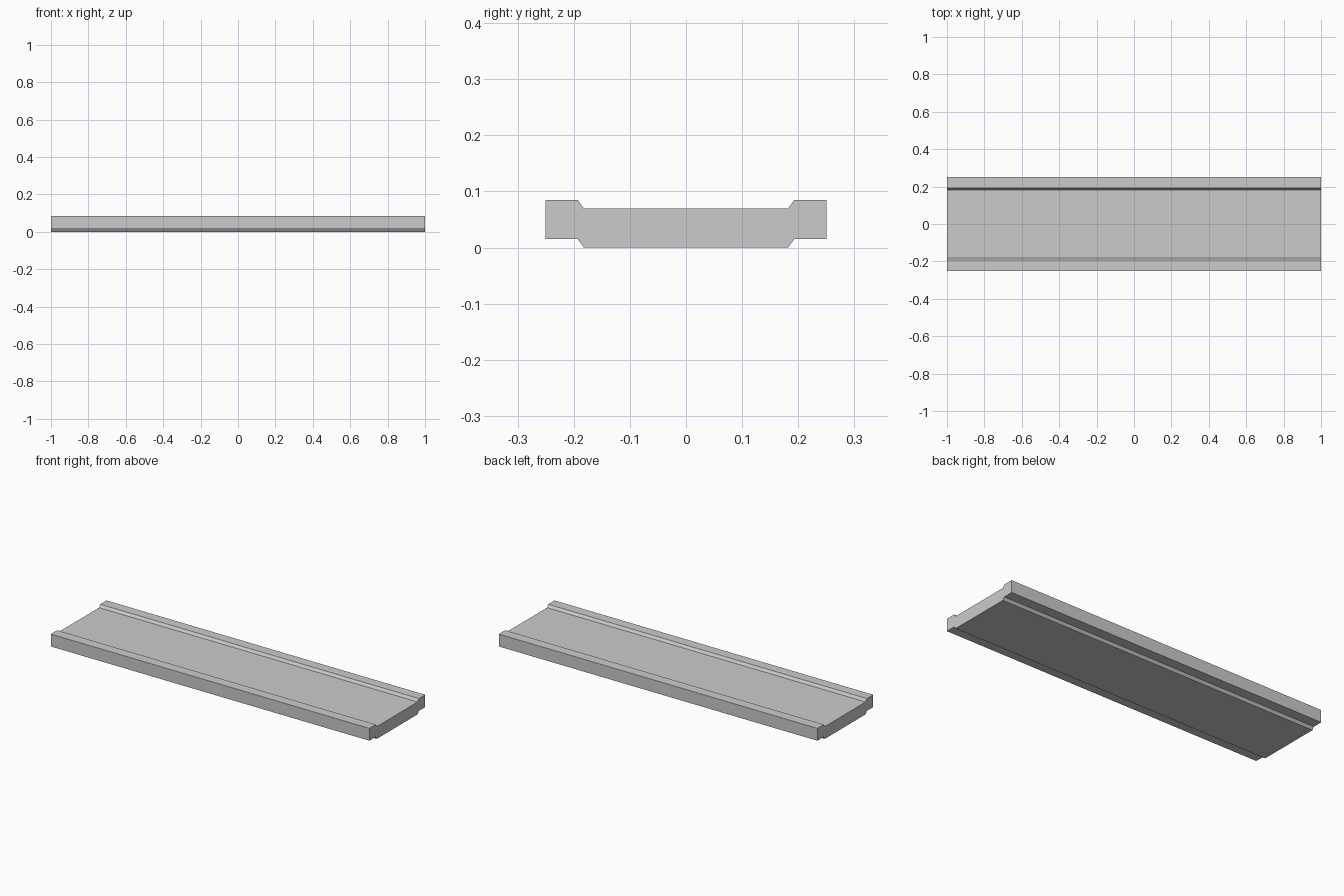
import bpy, bmesh

if "Cube" in bpy.data.objects:
    bpy.data.objects.remove(bpy.data.objects["Cube"])

LENGTH = 2.0
THICK = 0.07

# Half of the raised-edge section: (y, underside z)
half = [(0.182, 0.0), (0.193, 0.015), (0.25, 0.015)]
under = [(-y, z) for y, z in reversed(half)] + half
# Upper side repeats the underside, one thickness higher
section = under + [(y, z + THICK) for y, z in reversed(under)]

# Plank: section extruded along x
bm = bmesh.new()
face = bm.faces.new([bm.verts.new((-LENGTH / 2, y, z)) for y, z in section])
ext = bmesh.ops.extrude_face_region(bm, geom=[face], use_keep_orig=True)
moved = [g for g in ext["geom"] if isinstance(g, bmesh.types.BMVert)]
bmesh.ops.translate(bm, verts=moved, vec=(LENGTH, 0, 0))
bmesh.ops.recalc_face_normals(bm, faces=bm.faces)

mesh = bpy.data.meshes.new("raised_edge_plank")
bm.to_mesh(mesh)
bm.free()
plank = bpy.data.objects.new("raised_edge_plank", mesh)
bpy.context.collection.objects.link(plank)
